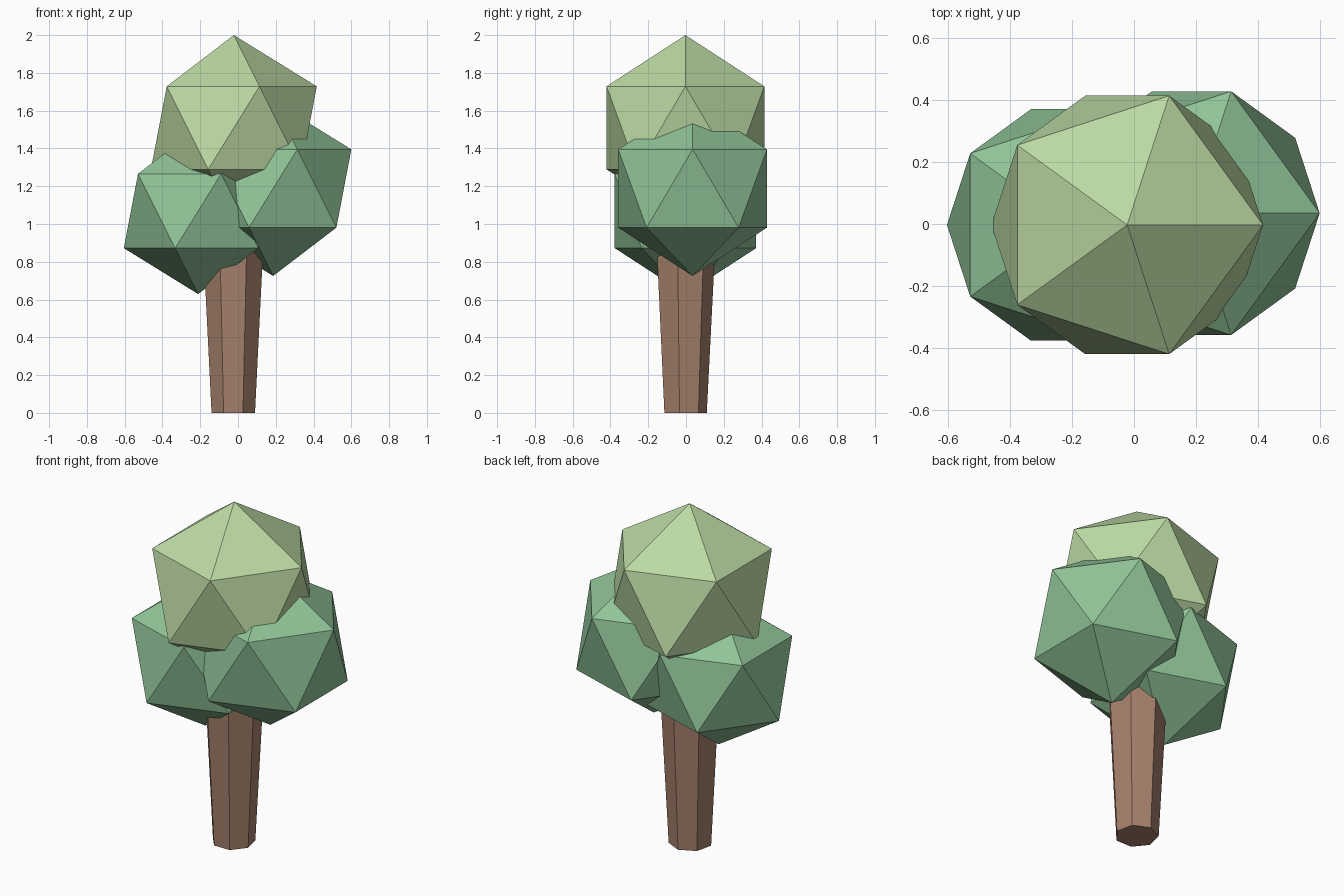
import bpy

if "Cube" in bpy.data.objects:
    bpy.data.objects.remove(bpy.data.objects["Cube"])


def material(name, color):
    m = bpy.data.materials.new(name)
    m.diffuse_color = (*color, 1)
    m.use_nodes = True
    m.node_tree.nodes["Principled BSDF"].inputs["Base Color"].default_value = m.diffuse_color
    return m


light_green = material("light_leaves", (0.50, 0.70, 0.37))
dark_green = material("dark_leaves", (0.28, 0.55, 0.31))
brown = material("bark", (0.38, 0.22, 0.15))


def finish(name, mat):
    ob = bpy.context.object
    ob.name = name
    ob.data.materials.append(mat)
    return ob


# Foliage: three overlapping icosahedra
for name, radius, center, mat in (
    ("top_foliage", 0.491, (-0.022, -0.003, 1.509), light_green),
    ("right_foliage", 0.463, (0.186, 0.035, 1.188), dark_green),
    ("left_foliage", 0.440, (-0.211, -0.003, 1.069), dark_green),
):
    bpy.ops.mesh.primitive_ico_sphere_add(subdivisions=1, radius=radius, location=center)
    finish(name, mat)

# Trunk: seven-sided, widening upwards into the foliage
height = 1.1
bpy.ops.mesh.primitive_cone_add(vertices=7, radius1=0.118, radius2=0.118 + 0.051 * height,
                                depth=height, location=(-0.025, -0.008, height / 2))
finish("trunk", brown)
